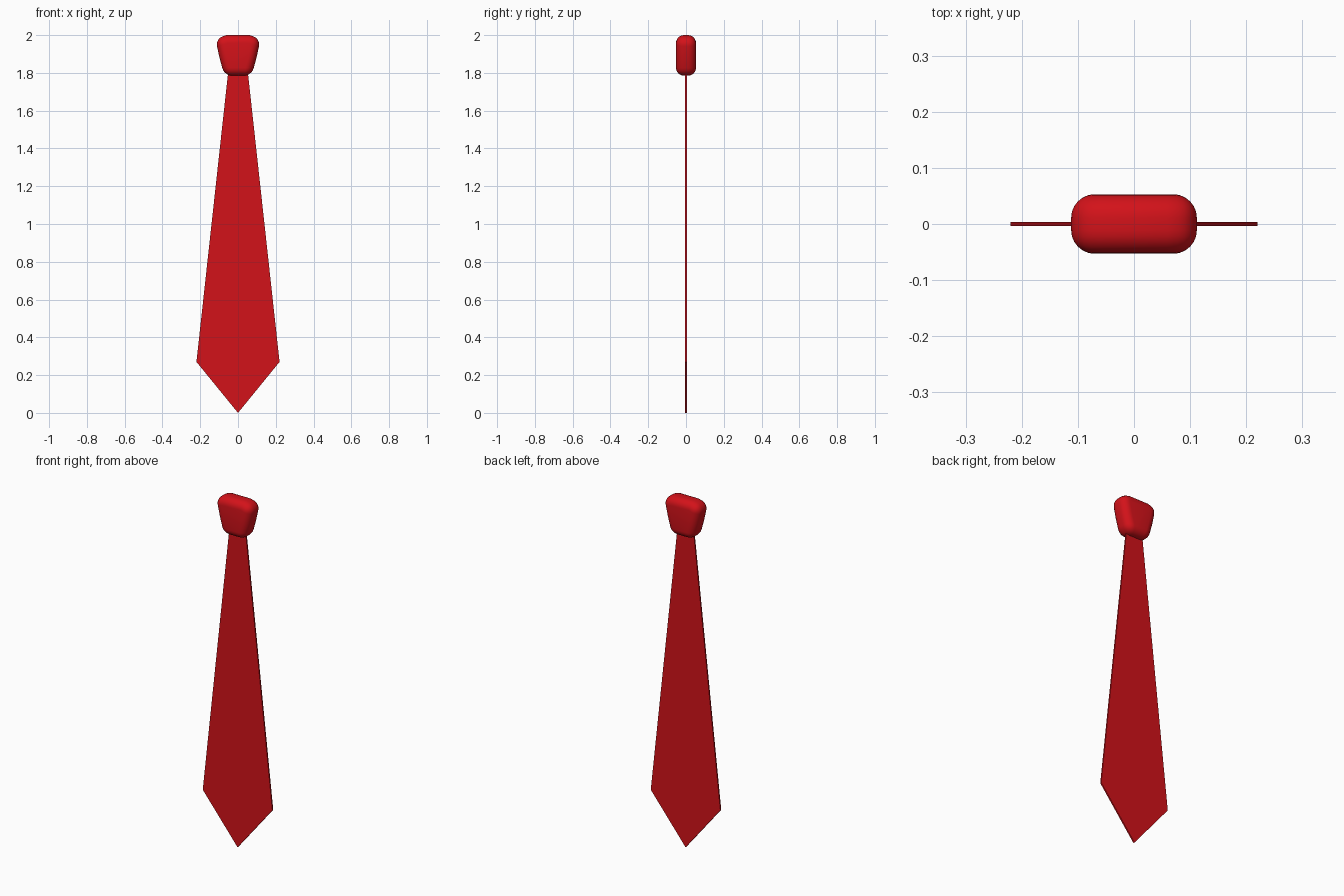
import bpy

if "Cube" in bpy.data.objects:
    bpy.data.objects.remove(bpy.data.objects["Cube"])

red = bpy.data.materials.new("red_fabric")
red.diffuse_color = (0.65, 0.006, 0.01, 1)
red.use_nodes = True
red.node_tree.nodes["Principled BSDF"].inputs["Base Color"].default_value = red.diffuse_color


def extruded_profile(name, half, depth):
    """Mirror a right-hand (x, z) outline, listed bottom to top, and extrude it along y."""
    left = [(-x, z) for x, z in reversed(half) if x > 0]
    outline = half + left
    n = len(outline)
    verts = [(x, y, z) for y in (-depth, depth) for x, z in outline]
    faces = [list(range(n)), list(range(2 * n - 1, n - 1, -1))]
    faces += [[(i + 1) % n, i, i + n, (i + 1) % n + n] for i in range(n)]
    mesh = bpy.data.meshes.new(name)
    mesh.from_pydata(verts, [], faces)
    mesh.materials.append(red)
    obj = bpy.data.objects.new(name, mesh)
    bpy.context.collection.objects.link(obj)
    return obj


# Flat blade with pointed tip, running up into the knot
extruded_profile("blade", [(0, 0), (0.22, 0.27), (0.046, 1.86)], 0.004)

# Tapered, softly rounded knot with a slightly arched top
knot = extruded_profile("knot", [(0.072, 1.785), (0.098, 1.88), (0.12, 1.982), (0.06, 2.0)], 0.053)
bevel = knot.modifiers.new("rounding", "BEVEL")
bevel.width = 0.042
bevel.segments = 6
bevel.limit_method = "ANGLE"
bevel.angle_limit = 0.6
knot.data.polygons.foreach_set("use_smooth", [True] * len(knot.data.polygons))
